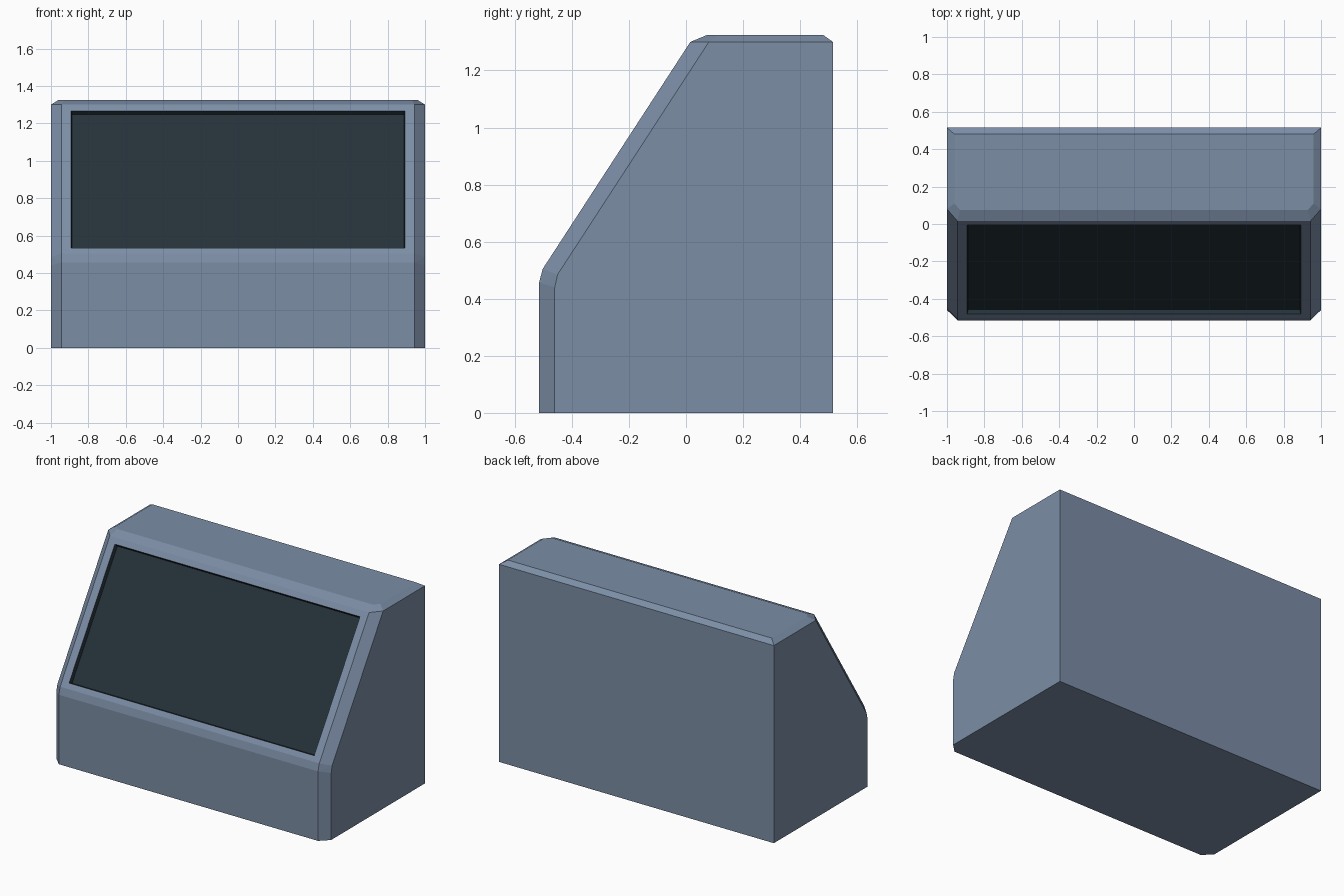
import bpy, bmesh, math
from mathutils import Vector

if "Cube" in bpy.data.objects:
    bpy.data.objects.remove(bpy.data.objects["Cube"])


def material(name, rgb):
    m = bpy.data.materials.new(name)
    m.diffuse_color = (*rgb, 1.0)
    m.use_nodes = True
    m.node_tree.nodes["Principled BSDF"].inputs["Base Color"].default_value = m.diffuse_color
    return m


# Side outline (x = 1) and chamfered front / top outline, as (x, y, z)
side = [(1, y, z) for y, z in [(0.515, 0), (-0.46, 0), (-0.46, 0.44),
                               (-0.45, 0.485), (0.08, 1.3), (0.515, 1.3)]]
front = [(0.943, y, z) for y, z in [(-0.515, 0), (-0.515, 0.457),
                                    (-0.502, 0.505), (0.015, 1.3)]]
top = [(0.93, 0.075, 1.325), (0.96, 0.11, 1.325), (0.96, 0.48, 1.325)]

# Cabinet: convex solid through the mirrored outlines
bm = bmesh.new()
for x, y, z in side + front + top:
    for s in (-1, 1):
        bm.verts.new((s * x, y, z))
bmesh.ops.convex_hull(bm, input=bm.verts[:])
bmesh.ops.dissolve_limit(bm, angle_limit=math.radians(1.5),
                         verts=bm.verts[:], edges=bm.edges[:])
bmesh.ops.recalc_face_normals(bm, faces=bm.faces[:])
bm.normal_update()

# Screen opening: inset the sloped panel, then fit the frame
slope = Vector((0, -0.795, 0.517)).normalized()
panel = max((f for f in bm.faces if f.normal.dot(slope) > 0.995),
            key=lambda f: f.calc_area())
bmesh.ops.inset_region(bm, faces=[panel], thickness=0.04)
for v in panel.verts:
    z = 1.267 if v.co.z > 0.9 else 0.535
    v.co = (math.copysign(0.892, v.co.x),
            -0.502 + (z - 0.505) * 0.517 / 0.795, z)

# Recessed screen with slightly tapering dark walls
bm.normal_update()
walls = bmesh.ops.inset_region(bm, faces=[panel], thickness=0.008,
                               depth=-0.025)["faces"]
for f in [panel] + walls:
    f.material_index = 1

mesh = bpy.data.meshes.new("console_cabinet")
bm.to_mesh(mesh)
bm.free()
mesh.materials.append(material("slate blue casing", (0.2, 0.268, 0.38)))
mesh.materials.append(material("dark screen", (0.018, 0.031, 0.041)))
cabinet = bpy.data.objects.new("console_cabinet", mesh)
bpy.context.collection.objects.link(cabinet)
